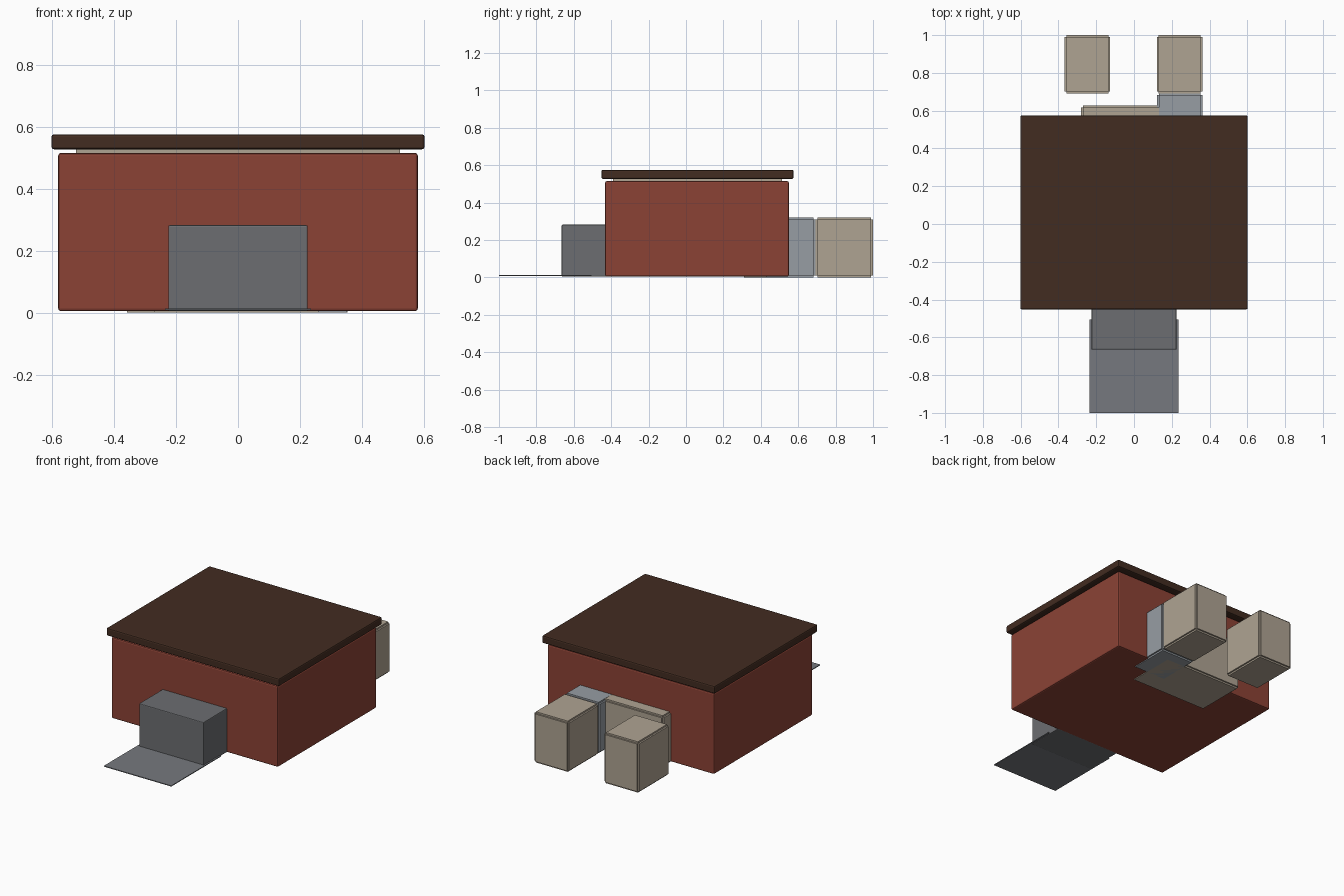
import bpy, bmesh
from mathutils import Matrix, Vector

if "Cube" in bpy.data.objects:
    bpy.data.objects.remove(bpy.data.objects["Cube"])


def material(name, rgb):
    m = bpy.data.materials.new(name)
    m.diffuse_color = (*rgb, 1)
    m.use_nodes = True
    m.node_tree.nodes["Principled BSDF"].inputs["Base Color"].default_value = m.diffuse_color
    return m


BRICK = material("brick_red", (0.26, 0.055, 0.036))
ROOF = material("roof_brown", (0.055, 0.025, 0.015))
STONE = material("pale_stone", (0.43, 0.37, 0.29))
STEEL = material("blue_grey", (0.31, 0.34, 0.37))
PORCH = material("porch_grey", (0.15, 0.155, 0.165))
PAVING = material("paving_grey", (0.18, 0.19, 0.21))


def add_box(bm, lo, hi):
    lo, hi = Vector(lo), Vector(hi)
    mat = Matrix.Translation((lo + hi) / 2) @ Matrix.Diagonal((*(hi - lo), 1))
    bmesh.ops.create_cube(bm, size=1, matrix=mat)


def finish(bm, name, mat):
    mesh = bpy.data.meshes.new(name)
    bm.to_mesh(mesh)
    bm.free()
    mesh.materials.append(mat)
    obj = bpy.data.objects.new(name, mesh)
    bpy.context.collection.objects.link(obj)
    return obj


def box(name, lo, hi, mat, bevel=0.0):
    bm = bmesh.new()
    add_box(bm, lo, hi)
    obj = finish(bm, name, mat)
    if bevel:
        mod = obj.modifiers.new("soft_edges", 'BEVEL')
        mod.width, mod.segments = bevel, 2
    return obj


def panelled_box(name, lo, hi, mat, step=0.01):
    """Box with raised panels on each face, leaving notched edges."""
    bm = bmesh.new()
    for axis in range(3):
        inset = [0 if i == axis else step for i in range(3)]
        add_box(bm, [a + d for a, d in zip(lo, inset)],
                [b - d for b, d in zip(hi, inset)])
    return finish(bm, name, mat)


# Main building: walls, inner core showing under the eaves, flat roof
box("brick_walls", (-0.58, -0.432, 0.005), (0.58, 0.55, 0.515), BRICK, 0.008)
box("inner_core", (-0.523, -0.39, 0.03), (0.523, 0.512, 0.535), STONE)
box("flat_roof", (-0.602, -0.452, 0.527), (0.602, 0.575, 0.575), ROOF, 0.008)

# Front entrance and paved approach
box("entrance_porch", (-0.225, -0.665, 0.005), (0.225, -0.42, 0.282), PORCH, 0.005)
box("approach_path", (-0.235, -1.0, 0.009), (0.235, -0.505, 0.014), PAVING)

# Rear extensions that run into the building
panelled_box("rear_extension", (-0.28, 0.30, 0.0), (0.27, 0.628, 0.319), STONE)
panelled_box("rear_link", (0.122, 0.42, 0.0), (0.362, 0.692, 0.32), STEEL)

# Free-standing rear blocks
for side, x in (("left", -0.247), ("right", 0.242)):
    panelled_box(f"rear_block_{side}", (x - 0.121, 0.692, 0.0),
                 (x + 0.121, 1.0, 0.32), STONE)
